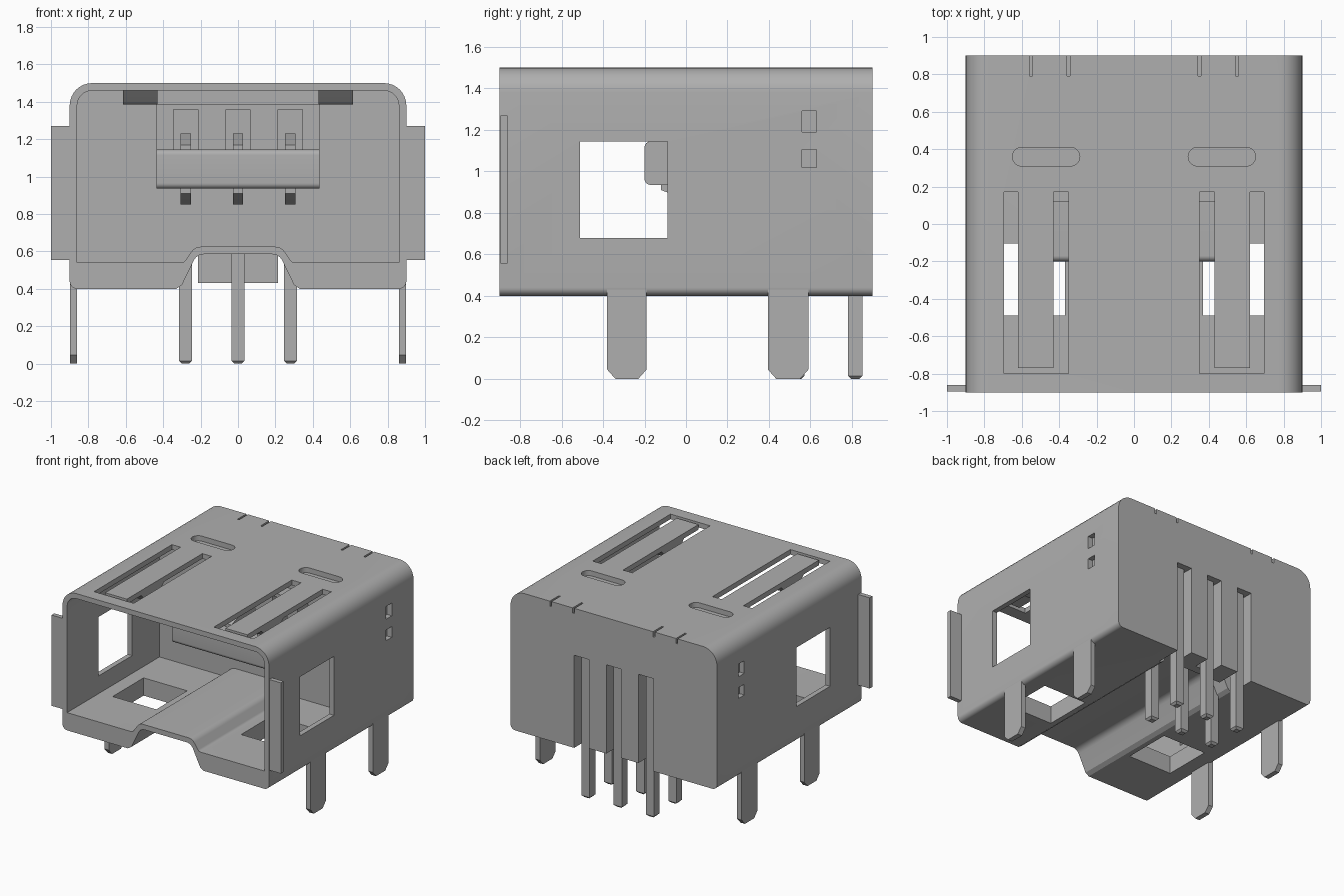
import bpy, bmesh, math
from mathutils import Vector

old = bpy.data.objects.get("Cube")
if old:
    bpy.data.objects.remove(old, do_unlink=True)

GREY = (0.43, 0.43, 0.43, 1)
metal = bpy.data.materials.new("plain grey")
metal.use_nodes = True
metal.diffuse_color = GREY
metal.node_tree.nodes["Principled BSDF"].inputs["Base Color"].default_value = GREY


def rounded(points, steps=8):
    """Outline from (u, v, radius) corners."""
    out, n = [], len(points)
    for i, (u, v, r) in enumerate(points):
        p = Vector((u, v))
        if r == 0:
            out.append(p)
            continue
        a = (Vector(points[i - 1][:2]) - p).normalized()
        b = (Vector(points[(i + 1) % n][:2]) - p).normalized()
        half = a.angle(b) / 2
        centre = p + (a + b).normalized() * (r / math.sin(half))
        start = p + a * (r / math.tan(half)) - centre
        end = p + b * (r / math.tan(half)) - centre
        turn = math.atan2(start.x * end.y - start.y * end.x, start.dot(end))
        for k in range(steps + 1):
            t = turn * k / steps
            c, s = math.cos(t), math.sin(t)
            out.append(centre + Vector((c * start.x - s * start.y, s * start.x + c * start.y)))
    return out


def prism(name, points, axis, lo, hi):
    """Extrude a rounded outline along an axis."""
    place = {"x": lambda p, w: (w, p.x, p.y),
             "y": lambda p, w: (p.x, w, p.y),
             "z": lambda p, w: (p.x, p.y, w)}[axis]
    bm = bmesh.new()
    face = bm.faces.new([bm.verts.new(place(p, lo)) for p in rounded(points)])
    ext = bmesh.ops.extrude_face_region(bm, geom=[face])
    step = Vector(place(Vector((0, 0)), hi - lo))
    bmesh.ops.translate(bm, vec=step, verts=[g for g in ext["geom"] if isinstance(g, bmesh.types.BMVert)])
    bmesh.ops.recalc_face_normals(bm, faces=bm.faces)
    mesh = bpy.data.meshes.new(name)
    bm.to_mesh(mesh)
    bm.free()
    mesh.materials.append(metal)
    ob = bpy.data.objects.new(name, mesh)
    bpy.context.collection.objects.link(ob)
    return ob


def rect(u0, u1, v0, v1, r=0):
    return [(u0, v0, r), (u1, v0, r), (u1, v1, r), (u0, v1, r)]


def box(name, x0, x1, y0, y1, z0, z1):
    return prism(name, rect(x0, x1, y0, y1), "z", z0, z1)


def activate(ob):
    bpy.ops.object.select_all(action="DESELECT")
    ob.select_set(True)
    bpy.context.view_layer.objects.active = ob


def cut(target, cutter):
    cutter.hide_render = True
    mod = target.modifiers.new("cut", "BOOLEAN")
    mod.operation, mod.solver, mod.object = "DIFFERENCE", "EXACT", cutter
    activate(target)
    bpy.ops.object.modifier_apply(modifier=mod.name)
    bpy.data.objects.remove(cutter, do_unlink=True)


def cut_box(target, *size):
    cut(target, box("cutter", *size))


def smooth(ob):
    activate(ob)
    bpy.ops.object.shade_smooth_by_angle(angle=math.radians(30))


# Housing: rounded block, hollowed from the front
housing = prism("housing", [(-.9, .4, .04), (.9, .4, .04), (.9, 1.5, .12), (-.9, 1.5, .12)], "y", -.9, .9)
cut(housing, prism("cavity", [
    (-.86, .54, 0), (-.29, .54, .03), (-.23, .625, .06), (.23, .625, .06),
    (.29, .54, .03), (.86, .54, 0), (.86, 1.46, .08), (-.86, 1.46, .08)], "y", -1, .25))

# Raised key channel under the floor
cut(housing, prism("channel", [
    (-.33, .3, 0), (.33, .3, 0), (.33, .4, 0), (.30, .42, 0), (.22, .585, .06),
    (-.22, .585, .06), (-.30, .42, 0), (-.33, .4, 0)], "y", -1, .7))

# Contact slots in the back wall
cut_box(housing, -.22, .22, .6, 1, .3, .43)
for x, depth in ((-.28, .69), (0, .77), (.28, .69)):
    cut_box(housing, x - .065, x + .065, depth, 1, .3, 1.13)

# Side windows right through
cut_box(housing, -1, 1, -.51, -.09, .68, 1.145)

for s in (-1, 1):
    def mirrored(a, b):
        return min(s * a, s * b), max(s * a, s * b)
    # Floor opening
    cut_box(housing, *mirrored(.37, .75), -.49, -.105, .3, .6)
    # Gaps around the spring arm
    gap = [(s * u, v, 0) for u, v in ((.35, -.8), (.695, -.8), (.695, .17), (.62, .17),
                                      (.62, -.77), (.43, -.77), (.43, .17), (.35, .17))]
    cut(housing, prism("arm_gap", gap, "z", 1.4, 1.6))
    # Long rounded recess in the roof
    a, b = mirrored(.29, .65)
    cut(housing, prism("recess", rect(a, b, .31, .41, .0499), "z", 1.46, 1.6))
    # Thin slits at the back of the roof
    for x in (.35, .55):
        cut_box(housing, *mirrored(x - .007, x + .008), .79, 1, 1.46, 1.6)
    # Small pockets in the sides
    for z0, z1 in ((1.02, 1.105), (1.19, 1.29)):
        cut_box(housing, *mirrored(.86, 1), .56, .63, z0, z1)
smooth(housing)

# Contact tongue and the step above it
tongue = prism("contact_tongue", [(-.2, .935, .03), (.26, .935, 0), (.26, 1.145, 0), (-.2, 1.145, .03)],
               "x", -.435, .435)
smooth(tongue)
step = box("tongue_step", -.435, .435, .12, .26, 1.14, 1.385)
for x in (-.28, 0, .28):
    cut_box(step, x - .065, x + .065, 0, .24, 1.1, 1.36)

# Spring contacts above and below the tongue
for side, x in (("right", -.28), ("centre", 0), ("left", .28)):
    for level, z, d in (("upper", 1.14, 1), ("lower", .94, -1)):
        outline = [(-.12, z - .01 * d, 0), (-.12, z + .03 * d, 0), (-.04, z + .06 * d, 0),
                   (.05, z + .09 * d, 0), (.26, z + .09 * d, 0), (.26, z - .01 * d, 0)]
        prism(f"{level}_contact_{side}", outline, "x", x - .028, x + .028)
    # Solder pins with tapered tips
    for row, y, top in (("back", .815, 1.15), ("inner", .535, .62)):
        pin = box(f"{row}_pin_{side}", x - .035, x + .035, y - .035, y + .035, 0, top)
        bm = bmesh.new()
        bm.from_mesh(pin.data)
        bottom = [e for e in bm.edges if all(v.co.z < .01 for v in e.verts)]
        bmesh.ops.bevel(bm, geom=bottom, offset=.015, segments=1, affect="EDGES")
        bm.to_mesh(pin.data)
        bm.free()

for side, s in (("left", 1), ("right", -1)):
    # Front flange
    a, b = sorted((s * .88, s))
    box(f"flange_{side}", a, b, -.895, -.86, .555, 1.27)
    # Mounting legs
    a, b = sorted((s * .86, s * .899))
    for end, y0, y1 in (("front", -.38, -.19), ("back", .395, .59)):
        leg = [(y0, .5, 0), (y0, .045, 0), (y0 + .04, 0, 0), (y1 - .04, 0, 0), (y1, .045, 0), (y1, .5, 0)]
        prism(f"{end}_leg_{side}", leg, "x", a, b)
    # Curved bump below the spring arm
    a, b = sorted((s * .43, s * .615))
    bump = [(-.6, 1.47, 0), (-.45, 1.385, .1), (-.3, 1.47, 0)]
    smooth(prism(f"spring_bump_{side}", [(-.6, 1.47, 0), (-.52, 1.385, .05), (-.38, 1.385, .05), (-.3, 1.47, 0)],
                 "x", a, b))
